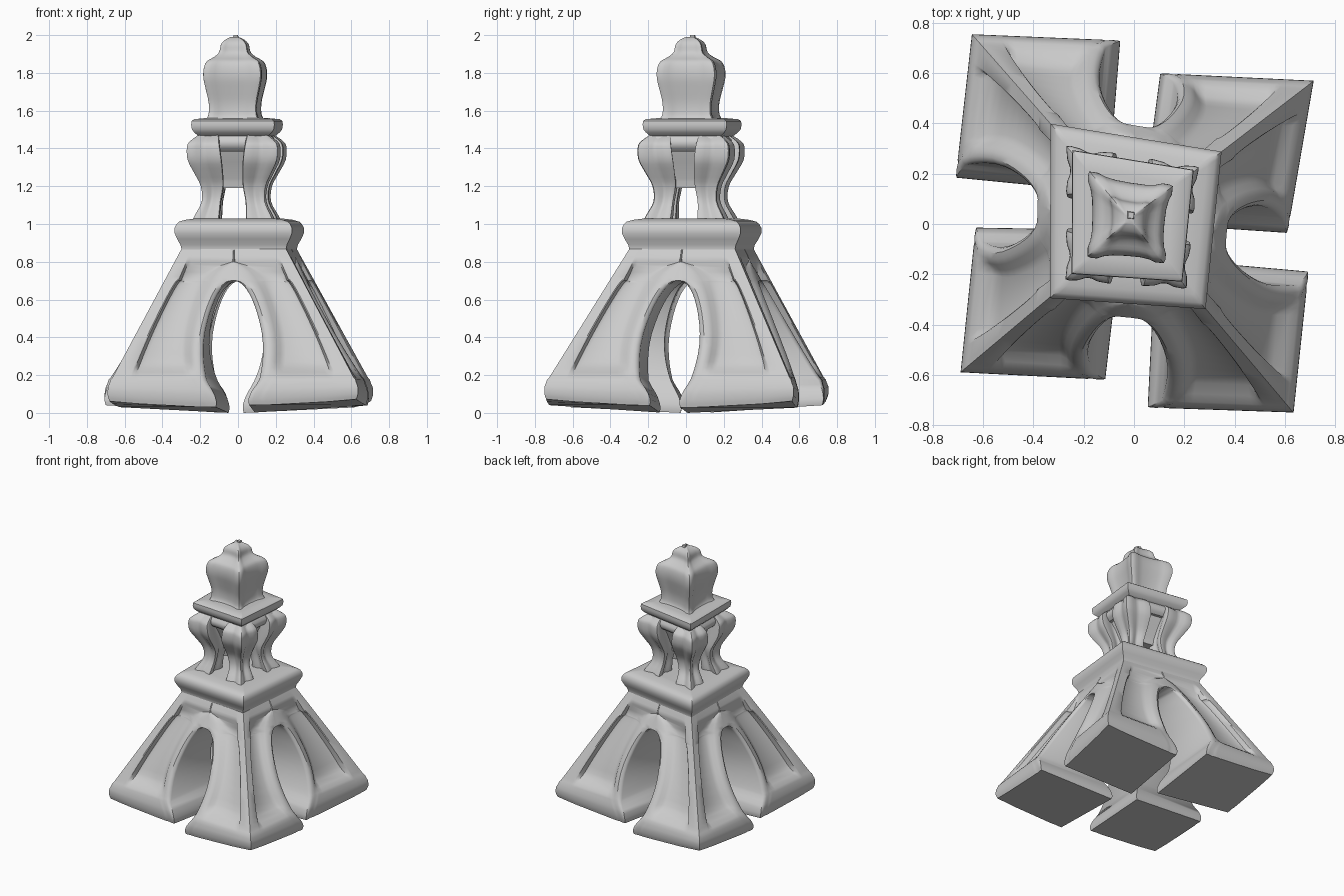
import bpy, bmesh, math
from mathutils import Vector

if "Cube" in bpy.data.objects:
    bpy.data.objects.remove(bpy.data.objects["Cube"])

V = Vector


def loft(name, rings, angle=38):
    """Skin a stack of equal-length rings and cap both ends."""
    bm = bmesh.new()
    rows = [[bm.verts.new(p) for p in r] for r in rings]
    n = len(rows[0])
    for a, b in zip(rows, rows[1:]):
        for i in range(n):
            j = (i + 1) % n
            bm.faces.new((a[i], a[j], b[j], b[i]))
    bm.faces.new(rows[0][::-1])
    bm.faces.new(rows[-1])
    bmesh.ops.recalc_face_normals(bm, faces=bm.faces)
    me = bpy.data.meshes.new(name)
    bm.to_mesh(me)
    bm.free()
    ob = bpy.data.objects.new(name, me)
    bpy.context.collection.objects.link(ob)
    bpy.ops.object.select_all(action='DESELECT')
    ob.select_set(True)
    bpy.context.view_layer.objects.active = ob
    bpy.ops.object.shade_smooth_by_angle(angle=math.radians(angle))
    return ob


def smooth(rows, n=4):
    """Catmull-Rom refinement of profile rows."""
    out = []
    for i in range(len(rows) - 1):
        a, b, c, d = [V(rows[min(max(i + k, 0), len(rows) - 1)]) for k in (-1, 0, 1, 2)]
        for s in range(n):
            t = s / n
            out.append(0.5 * (2 * b + (c - a) * t + (2 * a - 5 * b + 4 * c - d) * t * t
                              + (3 * b - a - 3 * c + d) * t ** 3))
    return out + [V(rows[-1])]


# slightly skewed square plan shared by all storeys (SW, SE, NE, NW)
PLAN = [V((-1.0, -.94)), V((.85, -1.07)), V((1.04, .80)), V((-.99, 1.13))]


def warp(u, v):
    w = ((1 - u) * (1 - v), (1 + u) * (1 - v), (1 + u) * (1 + v), (1 - u) * (1 + v))
    return sum((p * k / 4 for p, k in zip(PLAN, w)), V((0, 0)))


def ribbed(q, prof, z):
    """Ring around quad q, each side shaped by (position, inset) pairs."""
    mid = sum(q, V((0, 0))) / 4
    ring = []
    for i in range(4):
        a, b = q[i], q[(i + 1) % 4]
        n = (mid - (a + b) / 2).normalized()
        ring += [(*(a.lerp(b, t) + n * d), z) for t, d in prof]
    return ring


def storey(name, rows, prof, centre=(0, .02)):
    rings = []
    for z, h in rows:
        q = [p * h + V(centre) for p in PLAN]
        rings.append(ribbed(q, [(t, d * h) for t, d in prof], z))
    return loft(name, rings)


# splayed feet: outer corner, side toward next leg, inner corner, side toward previous leg
FEET = [[V(p) for p in f] for f in (
    ((-.69, -.59), (-.11, -.62), (-.04, -.02), (-.63, -.01)),
    ((.635, -.75), (.695, -.185), (.08, -.13), (.05, -.73)),
    ((.715, .57), (.10, .60), (.02, 0), (.61, -.04)),
    ((-.645, .755), (-.71, .18), (-.10, .12), (-.05, .73)))]
TOP = [p * .298 + V((0, .02)) for p in PLAN]


def foot(i, s):
    c = sum(FEET[i], V((0, 0))) / 4
    return [c + (p - c) * s for p in FEET[i]]


def leg_raw(i, z):
    k = (z - .17) / .70
    t = [TOP[i], (TOP[i] + TOP[(i + 1) % 4]) / 2, V((0, .02)), (TOP[i] + TOP[i - 1]) / 2]
    return [a.lerp(b, k) for a, b in zip(foot(i, .95), t)]


def arch(z, w, apex):
    """Half-width added to the gap between legs."""
    if z >= apex:
        return 0
    if z > .42:
        return w * math.sqrt(1 - ((z - .42) / (apex - .42)) ** 2)
    return w - .075 * ((.42 - z) / .25) ** 1.8


def leg_ring(q, a, f, D, z, fade=0.0):
    """Leg section with arch frame, scooped panels and a corner frame."""
    o, n, inn, p = q
    fu, fv = a / (o - p).length, a / (o - n).length

    def bil(u, v):
        return inn.lerp(n, u).lerp(p.lerp(o, u), v)
    N, P, I = bil(1, fv), bil(fu, 1), bil(fu, fv)
    r = min(1, a / .06)

    def side(s):
        t = f / (o - s).length
        d = (I - s).normalized()
        prof = ((0, .024 * r), (.12, .010 * r), (.35, 0), (.7, .004), (1, .3 * D),
                (1.3, .75 * D), (1.7, D))
        pts = [(t * k, e) for k, e in prof] + [(.71, D), (.765, .8 * D), (.80, .1 * D),
                                               (.82, 0), (.95, 0)]
        return [s.lerp(o, k) + d * e for k, e in pts]
    pts = side(N) + [o] + side(P)[::-1] + [I]
    # soles lift toward the outer corner
    return [(*v, z + .07 * fade * (v.length / .95) ** 2) for v in pts]


LEVELS = [.17, .19, .215, .24, .27, .31, .36, .42, .47, .52, .56, .60, .63, .655,
          .675, .688, .696, .70, .72, .745, .77, .785, .80, .815, .83, .88]
for i, pos in enumerate(("front_left", "front_right", "back_right", "back_left")):
    rings = []
    # foot slab
    for z, s, a in ((.0, .97, 0), (.02, .985, 0), (.045, 1, .006), (.08, 1, .016),
                    (.11, .995, .028), (.14, .97, .037)):
        rings.append(leg_ring(foot(i, s), a, .07, 0, z, 1 - z / .19))
    # tapering shaft closing into the arch
    for z in LEVELS:
        q = leg_raw(i, z)
        m = min(1, max(0, (z - .17) / .53))
        q[1] = q[1].lerp((q[1] + leg_raw((i + 1) % 4, z)[3]) / 2, m)
        q[3] = q[3].lerp((q[3] + leg_raw(i - 1, z)[1]) / 2, m)
        q[2] = q[2].lerp(V((0, .02)), m)
        a = max(0, arch(z, .12, .70))
        f = max(.004, arch(z, .19, .79) - a)
        D = .055 * max(0, min(1, (z - .20) / .05, (.82 - z) / .10))
        rings.append(leg_ring(q, a, f, D, z, max(0, 1 - z / .19)))
    loft("leg_" + pos, rings)

# deck above the arches
FLAT = [(0, 0), (.03, 0), (.5, 0), (.97, 0)]
storey("deck", [(.84, .300), (.87, .300), (.89, .305), (.92, .322), (.95, .335), (.98, .335),
                (1.0, .325), (1.012, .312), (1.022, .28), (1.03, .22)], FLAT)

# four bulging corner posts: z, outer reach, inner reach
POST = smooth([(1.0, .240, .08), (1.05, .215, .075), (1.12, .180, .07), (1.20, .185, .055),
               (1.27, .220, .055), (1.34, .255, .06), (1.41, .258, .07), (1.44, .24, .075),
               (1.47, .20, .08)], 3)
GROOVE = [(0, .004), (.08, 0), (.28, .004), (.42, .014), (.5, .016), (.58, .014), (.72, .004),
          (.92, 0)]
for sx, sy, pos in ((-1, -1, "front_left"), (1, -1, "front_right"),
                    (1, 1, "back_right"), (-1, 1, "back_left")):
    rings = []
    for z, o, n in POST:
        q = [warp(sx * a, sy * b) for a, b in ((1, 1), (n / o, 1), (n / o, n / o), (1, n / o))]
        rings.append(ribbed([p * o + V((-.012, .02)) for p in q], GROOVE, z))
    loft("post_" + pos, rings)

# tapered block hanging between the posts, and the lintel over it
storey("hanging_block", [(1.19, .09), (1.225, .095), (1.24, .10), (1.33, .135), (1.40, .17),
                         (1.46, .185)], FLAT, (-.01, .022))
storey("lintel", [(1.385, .185), (1.40, .203), (1.42, .215), (1.445, .213), (1.46, .20),
                  (1.48, .19)], FLAT, (-.01, .022))

# upper platform with a stepped rim
storey("upper_platform", [(1.46, .19), (1.47, .205), (1.485, .222), (1.50, .234),
                          (1.525, .238), (1.545, .236), (1.555, .222), (1.56, .17)],
       FLAT, (-.01, .025))

# bulbous square spire with hollowed faces
SPIRE = smooth([(1.55, .155), (1.58, .138), (1.64, .137), (1.71, .152), (1.77, .165), (1.82, .164),
                (1.86, .148), (1.885, .108), (1.91, .082), (1.945, .074), (1.965, .062),
                (1.98, .042), (1.99, .02)], 3)
storey("spire", SPIRE, [(0, .03), (.04, 0), (.12, 0), (.2, .06), (.32, .10), (.5, .11),
                        (.68, .10), (.8, .06), (.88, 0), (.96, 0)], (-.018, .022))
storey("finial", [(1.96, .018), (2.0, .012)], FLAT, (-.012, .035))
